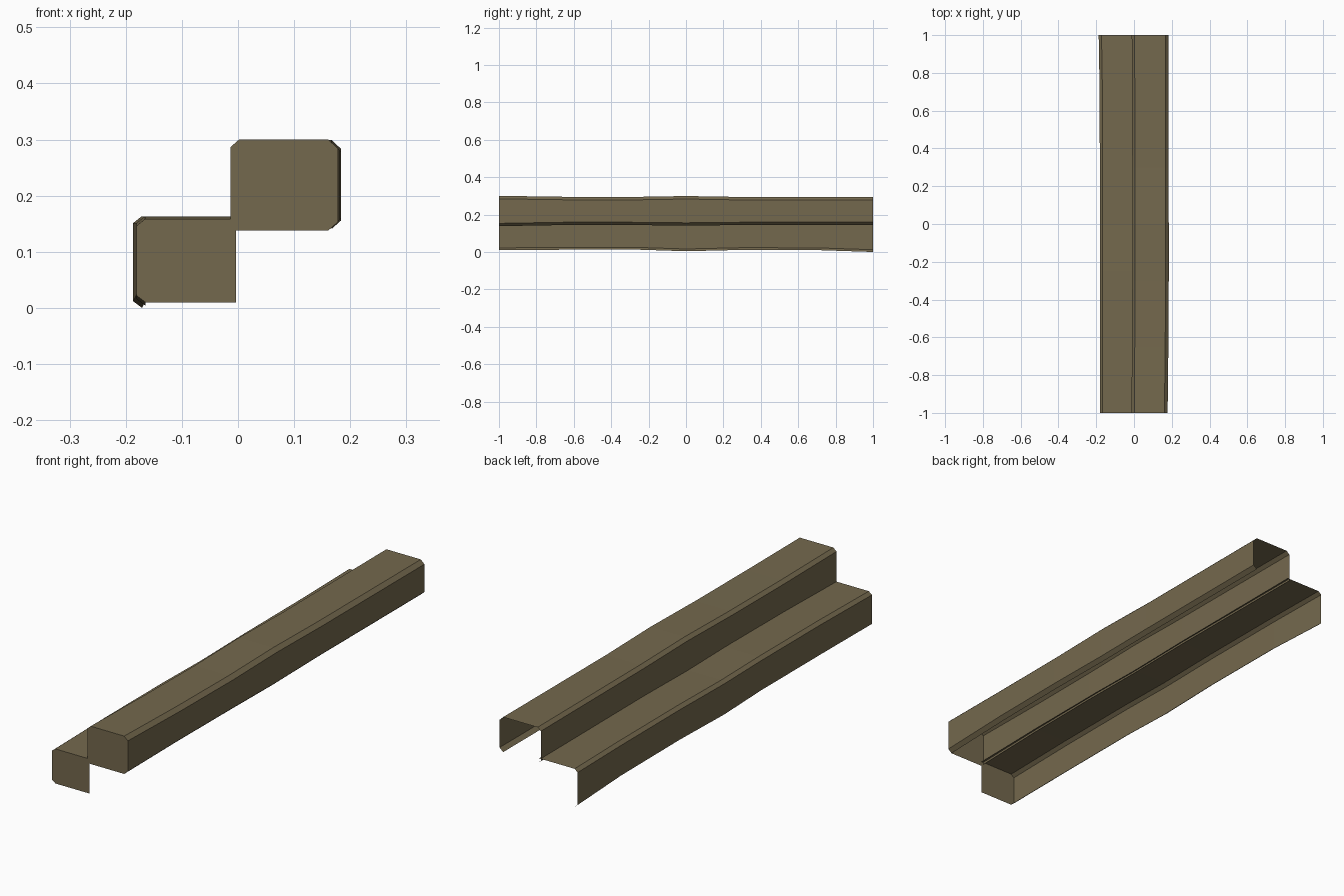
import bpy, bmesh

if "Cube" in bpy.data.objects:
    bpy.data.objects.remove(bpy.data.objects["Cube"])

wood = bpy.data.materials.new("weathered brown wood")
wood.diffuse_color = (0.175, 0.14, 0.075, 1)
wood.use_nodes = True
wood.node_tree.nodes["Principled BSDF"].inputs["Base Color"].default_value = wood.diffuse_color


def timber(name, profile, stations, cap):
    """Open timber shell: profile swept along y with slight hand-cut wobble.
    stations are (y, dx left, dx right, dz top, dz bottom)."""
    bm = bmesh.new()
    mid_x = sum(p[0] for p in profile[0]) / len(profile[0])
    mid_z = (max(p[1] for p in profile[0]) + min(p[1] for p in profile[0])) / 2

    def place(p, s):
        y, dl, dr, dt, db = s
        x = p[0] + (dl if p[0] < mid_x else dr)
        z = p[1] + (dt if p[1] > mid_z else db)
        return bm.verts.new((x, y, z))

    # long sides
    for strip in profile:
        rings = [[place(p, s) for p in strip] for s in stations]
        for a, b in zip(rings, rings[1:]):
            for i in range(len(strip) - 1):
                bm.faces.new((a[i], a[i + 1], b[i + 1], b[i]))
    # front end
    bm.faces.new([place(p, stations[0]) for p in cap])
    bmesh.ops.remove_doubles(bm, verts=bm.verts, dist=0.0001)
    me = bpy.data.meshes.new(name)
    bm.to_mesh(me)
    bm.free()
    me.materials.append(wood)
    ob = bpy.data.objects.new(name, me)
    bpy.context.collection.objects.link(ob)


# upper step timber: open bottom and back
upper = [(-0.003, 0.138), (-0.013, 0.148), (-0.013, 0.287), (0.002, 0.30),
         (0.161, 0.30), (0.178, 0.284), (0.178, 0.153), (0.161, 0.138)]
timber("upper_timber", [upper], [
    (-1.0, 0, 0, 0, 0), (-0.65, 0.002, 0.004, -0.005, 0.006),
    (-0.3, 0.004, 0.006, -0.006, 0.006), (0, 0.004, 0.006, -0.001, 0.003),
    (0.3, 0.004, 0.005, -0.006, 0.006), (1.0, 0.001, 0.005, -0.006, 0.006)],
    upper)

# lower step timber: open bottom, right side and back
lower = [(-0.165, 0.006), (-0.181, 0.018), (-0.181, 0.146),
         (-0.166, 0.158), (-0.004, 0.158)]
timber("lower_timber", [lower], [
    (-1.0, 0, 0, 0, 0.004), (-0.65, 0, 0, 0.005, 0.006),
    (-0.25, 0, 0, 0.005, 0.006), (0, 0, 0, 0.001, -0.002),
    (0.3, 0, 0, 0.005, 0.005), (0.7, -0.001, 0, 0.005, 0.004),
    (1.0, -0.006, 0, 0.005, -0.006)],
    lower + [(-0.004, 0.006)])
